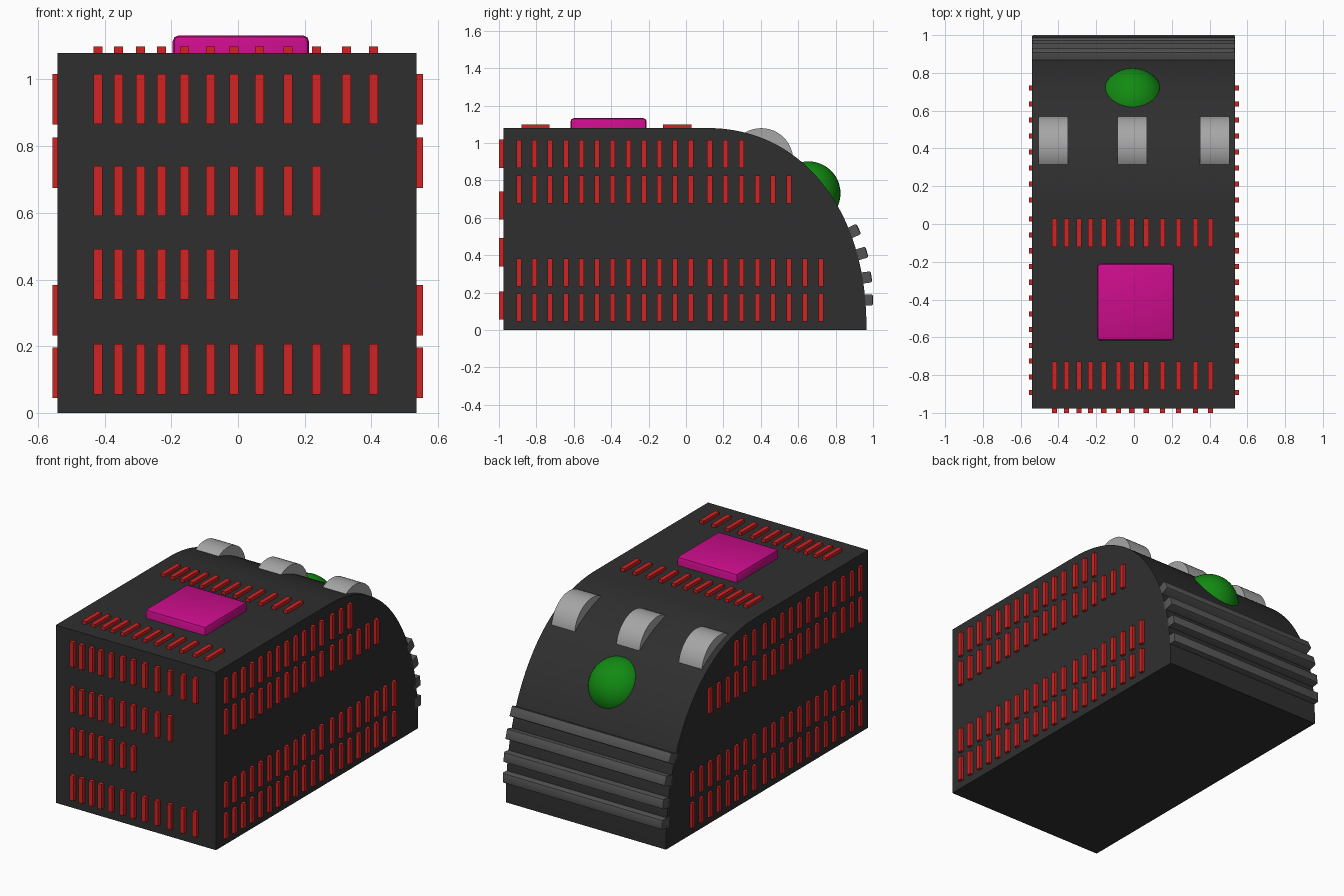
import bpy, bmesh, math
from mathutils import Matrix, Vector

if "Cube" in bpy.data.objects:
    bpy.data.objects.remove(bpy.data.objects["Cube"])


def material(name, rgb):
    m = bpy.data.materials.new(name)
    m.diffuse_color = (*rgb, 1)
    m.use_nodes = True
    m.node_tree.nodes["Principled BSDF"].inputs["Base Color"].default_value = m.diffuse_color
    return m


CHARCOAL = material("charcoal", (0.028, 0.028, 0.028))
RED = material("red", (0.64, 0.017, 0.017))
MAGENTA = material("magenta", (0.6, 0.004, 0.26))
GREEN = material("green", (0.006, 0.26, 0.006))
LIGHT_GREY = material("light grey", (0.38, 0.38, 0.38))
MID_GREY = material("mid grey", (0.09, 0.09, 0.09))


def finish(bm, name, mat, smooth=False):
    bmesh.ops.recalc_face_normals(bm, faces=bm.faces)
    me = bpy.data.meshes.new(name)
    bm.to_mesh(me)
    bm.free()
    me.materials.append(mat)
    ob = bpy.data.objects.new(name, me)
    bpy.context.collection.objects.link(ob)
    if smooth:
        bpy.ops.object.select_all(action='DESELECT')
        ob.select_set(True)
        bpy.context.view_layer.objects.active = ob
        bpy.ops.object.shade_smooth_by_angle(angle=math.radians(35))
    return ob


def add_box(bm, lo, hi):
    lo, hi = Vector(lo), Vector(hi)
    mat = Matrix.Translation((lo + hi) / 2) @ Matrix.Diagonal((*(hi - lo), 1))
    return bmesh.ops.create_cube(bm, size=1, matrix=mat)


def extrude_x(profile, x0, x1, name, mat):
    """Extrude a closed (y, z) profile along x."""
    bm = bmesh.new()
    face = bm.faces.new([bm.verts.new((x0, y, z)) for y, z in profile])
    new = bmesh.ops.extrude_face_region(bm, geom=[face])["geom"]
    bmesh.ops.translate(bm, vec=(x1 - x0, 0, 0),
                        verts=[v for v in new if isinstance(v, bmesh.types.BMVert)])
    return finish(bm, name, mat, True)


# Body dimensions
X0, X1 = -0.541, 0.536
FRONT, BEND, BACK, TOP = -0.977, 0.1, 0.965, 1.08
EXP = 2.17


def nose(a):
    """Point of the rounded nose, a = 0 at the roof, pi/2 at the ground."""
    return (BEND + (BACK - BEND) * max(math.sin(a), 0) ** (2 / EXP),
            TOP * max(math.cos(a), 0) ** (2 / EXP))


# Body: box with a rounded nose
curve = [nose(math.pi / 2 * i / 40) for i in range(40)] + [(BACK, 0)]
extrude_x([(FRONT, 0), (FRONT, TOP)] + curve, X0, X1, "body", CHARCOAL)

# Red slats on the front wall: x positions and rows of (bottom z, count)
xs = [-0.42, -0.358, -0.292, -0.23, -0.16, -0.083, -0.012, 0.065, 0.15, 0.235, 0.325, 0.406]
bm = bmesh.new()
for z, n in [(0.866, 12), (0.59, 10), (0.34, 7), (0.055, 12)]:
    for x in xs[:n]:
        add_box(bm, (x - 0.0135, -1.0, z), (x + 0.0135, FRONT + 0.02, z + 0.151))
finish(bm, "front_slats", RED)

# Red slats on the roof
bm = bmesh.new()
for y in (-0.88, -0.122):
    for x in xs:
        add_box(bm, (x - 0.0135, y, TOP - 0.02), (x + 0.0135, y + 0.151, 1.099))
finish(bm, "roof_slats", RED)

# Red slats on both side walls
ys = [-0.893 + 0.0835 * i for i in range(12)] + [0.127 + 0.0848 * i for i in range(8)]
for side, x_in, x_out in [("left", X0 + 0.02, -0.557), ("right", X1 - 0.02, 0.555)]:
    bm = bmesh.new()
    for z, n in [(0.865, 15), (0.675, 18), (0.232, 20), (0.045, 20)]:
        for y in ys[:n]:
            add_box(bm, (min(x_in, x_out), y - 0.0135, z),
                    (max(x_in, x_out), y + 0.0135, z + 0.151))
    finish(bm, side + "_slats", RED)

# Magenta roof hatch with softened edges
bm = bmesh.new()
add_box(bm, (-0.196, -0.618, 1.03), (0.213, -0.21, 1.132))
bmesh.ops.bevel(bm, geom=[e for e in bm.edges if max(v.co.z for v in e.verts) > 1.1],
                offset=0.018, segments=2, profile=0.5, affect='EDGES')
finish(bm, "roof_hatch", MAGENTA, True)

# Light grey rounded windows set into the nose
circle = [(0.402 + 0.171 * math.cos(2 * math.pi * i / 48),
           0.908 + 0.171 * math.sin(2 * math.pi * i / 48)) for i in range(48)]
for label, x in [("left", -0.428), ("middle", -0.009), ("right", 0.427)]:
    extrude_x(circle, x - 0.078, x + 0.078, label + "_window", LIGHT_GREY)

# Green round lamp
bm = bmesh.new()
bmesh.ops.create_uvsphere(bm, u_segments=40, v_segments=24, radius=0.171,
                          matrix=Matrix.Translation((-0.008, 0.655, 0.73)))
finish(bm, "nose_lamp", GREEN, True)

# Grey bumper ribs across the nose, tilted to follow the surface
for i, (y, z, tilt) in enumerate([(0.895, 0.527, 26), (0.937, 0.408, 17),
                                  (0.96, 0.28, 8), (0.968, 0.16, 2)]):
    bm = bmesh.new()
    add_box(bm, (X0, -0.032, -0.03), (X1, 0.032, 0.03))
    bmesh.ops.bevel(bm, geom=[e for e in bm.edges if all(v.co.y > 0 for v in e.verts)],
                    offset=0.01, segments=2, profile=0.5, affect='EDGES')
    bmesh.ops.transform(bm, verts=bm.verts, matrix=Matrix.Translation((0, y, z))
                        @ Matrix.Rotation(math.radians(tilt), 4, 'X'))
    finish(bm, f"bumper_rib_{i + 1}", MID_GREY, True)
